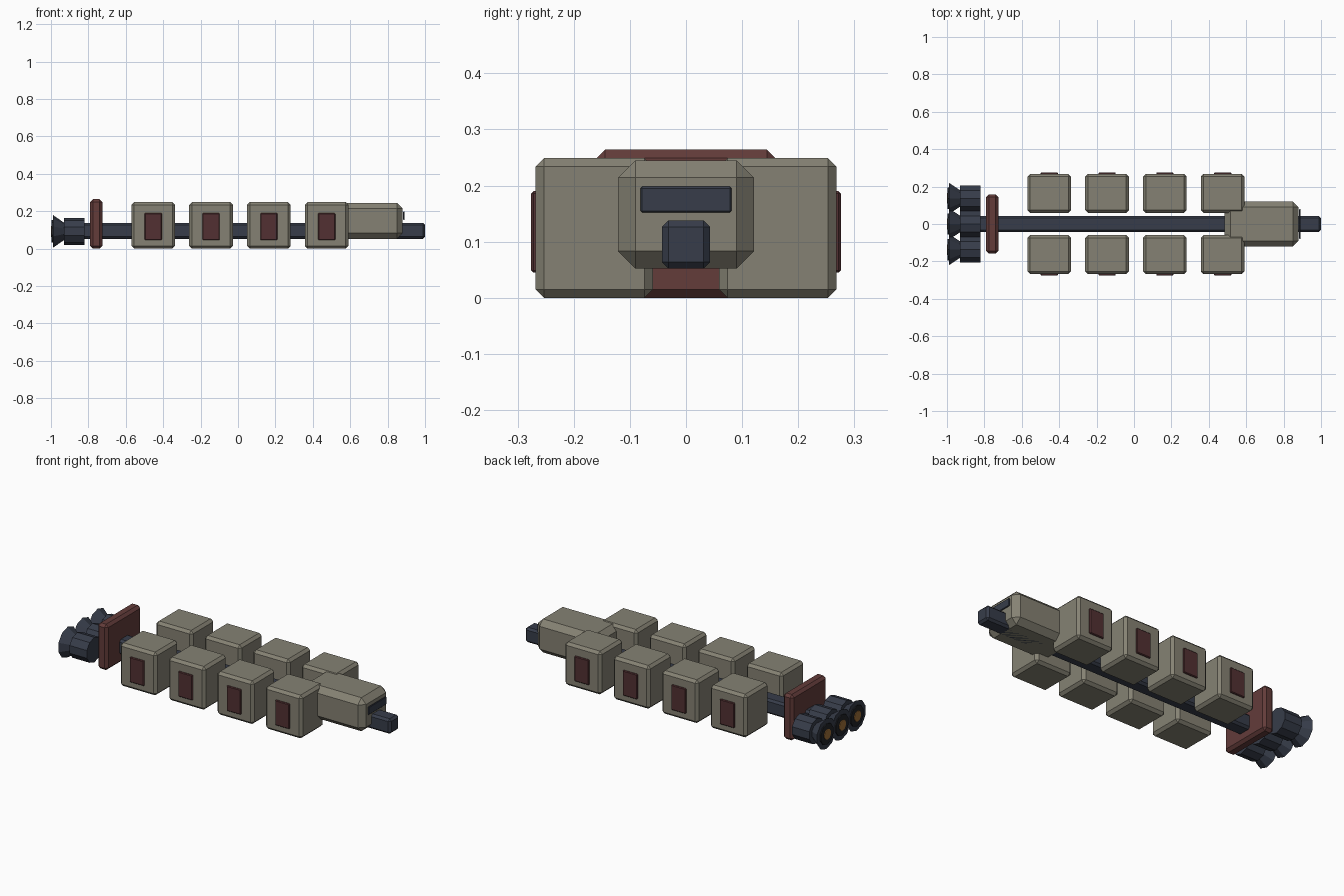
import bpy, math
from mathutils import Matrix

if "Cube" in bpy.data.objects:
    bpy.data.objects.remove(bpy.data.objects["Cube"])


def material(name, rgb):
    m = bpy.data.materials.new(name)
    m.diffuse_color = (*rgb, 1)
    m.use_nodes = True
    m.node_tree.nodes["Principled BSDF"].inputs["Base Color"].default_value = m.diffuse_color
    return m


HULL = material("warm grey hull", (0.235, 0.222, 0.172))
DARK = material("dark blue metal", (0.038, 0.046, 0.068))
RED = material("maroon plating", (0.125, 0.045, 0.042))
DOOR = material("deep maroon door", (0.085, 0.03, 0.032))
SOOT = material("nozzle soot", (0.015, 0.017, 0.021))
GLOW = material("amber glow", (0.35, 0.16, 0.04))


def box(name, x, y, z, mat, bevel):
    """Chamfered box from (min, max) pairs on each axis."""
    bpy.ops.mesh.primitive_cube_add(size=1)
    ob = bpy.context.object
    ob.name = name
    size = [b - a for a, b in (x, y, z)]
    mid = [(a + b) / 2 for a, b in (x, y, z)]
    ob.data.transform(Matrix.Diagonal((*size, 1)))
    ob.location = mid
    ob.data.materials.append(mat)
    mod = ob.modifiers.new("chamfer", 'BEVEL')
    mod.width = bevel
    mod.segments = 1
    return ob


def tube(name, x0, x1, r0, r1, y, z, mat):
    """Ten-sided capped cone along x, with a corner pointing up."""
    bpy.ops.mesh.primitive_cone_add(vertices=10, radius1=r0, radius2=r1, depth=x1 - x0)
    ob = bpy.context.object
    ob.name = name
    ob.data.transform(Matrix.Rotation(math.pi / 2, 4, 'Y'))
    # local x axis ends up along z, so the corners need a tenth-turn check
    top = max(v.co.z for v in ob.data.vertices)
    if top < max(r0, r1) - 1e-4:
        ob.data.transform(Matrix.Rotation(math.pi / 10, 4, 'X'))
    ob.location = ((x0 + x1) / 2, y, z)
    ob.data.materials.append(mat)
    return ob


AXIS_Z = 0.095

# Central beam and rear shield plate
box("spine", (-0.86, 1.0), (-0.043, 0.043), (0.052, 0.138), DARK, 0.012)
box("shield_plate", (-0.79, -0.725), (-0.159, 0.159), (0.0, 0.264), RED, 0.015)

# Cargo pods in two rows, each with an outer door
for i in range(4):
    cx = -0.453 + 0.309 * i
    for side, label in ((-1, "front"), (1, "back")):
        ys = sorted((side * 0.059, side * 0.268))
        box(f"cargo_pod_{label}_{i + 1}", (cx - 0.117, cx + 0.117), ys, (0.0, 0.249), HULL, 0.015)
        ys = sorted((side * 0.26, side * 0.276))
        box(f"pod_door_{label}_{i + 1}", (cx - 0.046, cx + 0.046), ys, (0.045, 0.19), DOOR, 0.004)

# Command cabin and its window
box("cabin", (0.485, 0.88), (-0.121, 0.121), (0.052, 0.245), HULL, 0.031)
box("cabin_window", (0.883, 0.891), (-0.081, 0.081), (0.152, 0.198), DARK, 0.003)

# Three engines side by side
for i, y in enumerate((-0.137, 0, 0.137)):
    tube(f"engine_body_{i + 1}", -0.93, -0.82, 0.072, 0.072, y, AXIS_Z - 0.003, DARK)
    tube(f"engine_nozzle_{i + 1}", -0.99, -0.915, 0.088, 0.036, y, AXIS_Z - 0.003, DARK)
    tube(f"nozzle_throat_{i + 1}", -0.996, -0.98, 0.06, 0.06, y, AXIS_Z - 0.003, SOOT)
    tube(f"nozzle_glow_{i + 1}", -1.0, -0.99, 0.03, 0.03, y, AXIS_Z - 0.003, GLOW)
